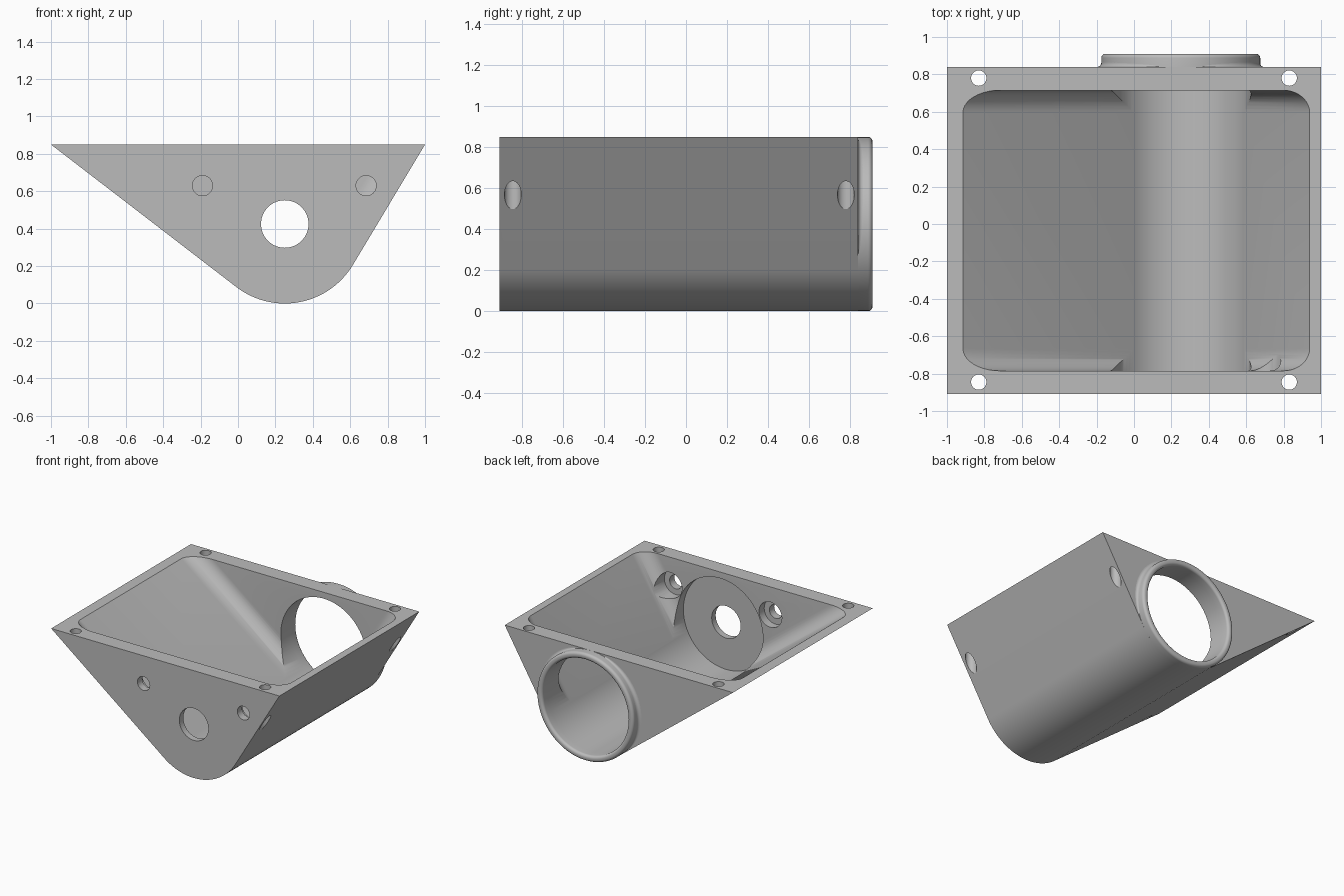
import bpy, bmesh, math
from mathutils import Vector

cube = bpy.data.objects.get("Cube")
if cube:
    bpy.data.objects.remove(cube)

CX, CZ, R = 0.25, 0.425, 0.425        # axis and radius of the rounded keel
TOP = 0.85
FRONT, BACK = -0.91, 0.84
WALL = 0.05
BORE = R - WALL

grey = bpy.data.materials.new("warm_grey")
grey.use_nodes = True
grey.diffuse_color = (0.5, 0.5, 0.5, 1)
grey.node_tree.nodes["Principled BSDF"].inputs["Base Color"].default_value = (0.5, 0.5, 0.5, 1)


def make_object(name, bm):
    bmesh.ops.recalc_face_normals(bm, faces=bm.faces)
    mesh = bpy.data.meshes.new(name)
    bm.to_mesh(mesh)
    bm.free()
    mesh.materials.append(grey)
    obj = bpy.data.objects.new(name, mesh)
    bpy.context.collection.objects.link(obj)
    return obj


def loft(name, rings, caps=True, closed=True):
    """Skin a list of equally long point rings."""
    bm = bmesh.new()
    rows = [[bm.verts.new(p) for p in ring] for ring in rings]
    n = len(rows[0])
    for a, b in zip(rows, rows[1:]):
        for i in range(n if closed else n - 1):
            j = (i + 1) % n
            bm.faces.new((a[i], a[j], b[j], b[i]))
    if caps:
        bm.faces.new(rows[0])
        bm.faces.new(rows[-1])
    return make_object(name, bm)


def tangent_angle(px, side):
    dx, dz = px - CX, TOP - CZ
    return math.atan2(dz, dx) + side * math.acos(R / math.hypot(dx, dz))


A_LEFT = tangent_angle(-1, 1)
A_RIGHT = tangent_angle(1, -1) + 2 * math.pi


def section(y, inset, top, steps=32):
    """Two straight slopes joined by a tangent arc, moved inward by inset."""
    r = R - inset
    pts = []
    for i in range(steps + 1):
        a = A_LEFT + (A_RIGHT - A_LEFT) * i / steps
        pts.append(Vector((CX + r * math.cos(a), y, CZ + r * math.sin(a))))

    def slope_end(p, a, s):
        t = (top - p.z) / (s * math.cos(a))
        return Vector((p.x - s * math.sin(a) * t, y, top))

    return [slope_end(pts[0], A_LEFT, -1)] + pts + [slope_end(pts[-1], A_RIGHT, 1)]


def ring(y, r, x=CX, z=CZ, n=96):
    return [(x + r * math.cos(2 * math.pi * i / n), y,
             z + r * math.sin(2 * math.pi * i / n)) for i in range(n)]


def y_cylinder(name, x, z, r, y0, y1, n=40):
    return loft(name, [ring(y0, r, x, z, n), ring(y1, r, x, z, n)])


def z_cylinder(name, x, y, r, n=32):
    circle = [(x + r * math.cos(2 * math.pi * i / n),
               y + r * math.sin(2 * math.pi * i / n)) for i in range(n)]
    return loft(name, [[(a, b, z) for a, b in circle] for z in (0.3, 1)])


# Solid wedge with a rounded keel
housing = loft("housing", [section(FRONT, 0, TOP), section(BACK, 0, TOP)])

# Cavity cutter: the outline moved inward, with rounded ends
Y0, Y1, FILLET, STEPS = -0.785, 0.715, 0.12, 10
curve = []
for i in range(STEPS + 1):
    a = math.pi / 2 * i / STEPS
    curve.append((FILLET * (1 - math.cos(a)), WALL + 0.002 + FILLET * (1 - math.sin(a))))
sections = [section(Y0 + d, inset, 1.0) for d, inset in curve]
sections += [section(Y1 - d, inset, 1.0) for d, inset in reversed(curve)]
cutters = [loft("cavity_cutter", sections)]

# Main bore, pocket in the front wall and the small front opening
cutters.append(y_cylinder("bore_cutter", CX, CZ, BORE, FRONT + WALL, 1.0, 96))
cutters.append(y_cylinder("front_hole_cutter", CX, CZ, 0.127, -1, -0.8, 64))

# Front screw holes with counterbores on the inside
for x in (-0.19, 0.685):
    cutters.append(y_cylinder("screw_cutter", x, 0.63, 0.054, -1, -0.8))
    cutters.append(y_cylinder("counterbore_cutter", x, 0.63, 0.1, -0.85, -0.62))

# Corner screw holes through the rim
for x in (-0.83, 0.83):
    for y in (-0.845, 0.78):
        cutters.append(z_cylinder("corner_cutter", x, y, 0.041))

bpy.context.view_layer.objects.active = housing
for cutter in cutters:
    cutter.hide_render = True
    mod = housing.modifiers.new(cutter.name, "BOOLEAN")
    mod.operation = "DIFFERENCE"
    mod.solver = "EXACT"
    mod.object = cutter
    bpy.ops.object.modifier_apply(modifier=mod.name)
    bpy.data.objects.remove(cutter)

# Round collar behind the back wall, with rolled lips
END, LIP = 0.91, 0.022
profile = [(BACK, R)]
for i in range(9):
    a = math.pi / 2 * i / 8
    profile.append((END - LIP + LIP * math.sin(a), R - LIP + LIP * math.cos(a)))
for i in range(9):
    a = math.pi / 2 * i / 8
    profile.append((END - LIP + LIP * math.cos(a), BORE + LIP - LIP * math.sin(a)))
profile.append((BACK, BORE))
collar = loft("collar", [ring(y, r) for y, r in profile], caps=False)


# Small fillets where the collar meets the back wall on either side
def collar_fillet(name, start, end, size=0.024, n=32):
    rows = []
    for k in range(7):
        b = math.pi / 2 * k / 6
        row = []
        for i in range(n + 1):
            a = math.radians(start + (end - start) * i / n)
            s = size * max(math.sin(math.pi * i / n), 0) ** 0.5
            r = R + s * (1 - math.sin(b))
            row.append((CX + r * math.cos(a), BACK + s * (1 - math.cos(b)),
                        CZ + r * math.sin(a)))
        rows.append(row)
    return loft(name, rows, caps=False, closed=False)


parts = [housing, collar,
         collar_fillet("left_collar_fillet", -20, 75),
         collar_fillet("right_collar_fillet", 105, 222)]

for obj in parts:
    bpy.ops.object.select_all(action="DESELECT")
    obj.select_set(True)
    bpy.context.view_layer.objects.active = obj
    bpy.ops.object.shade_smooth_by_angle(angle=math.radians(30))
